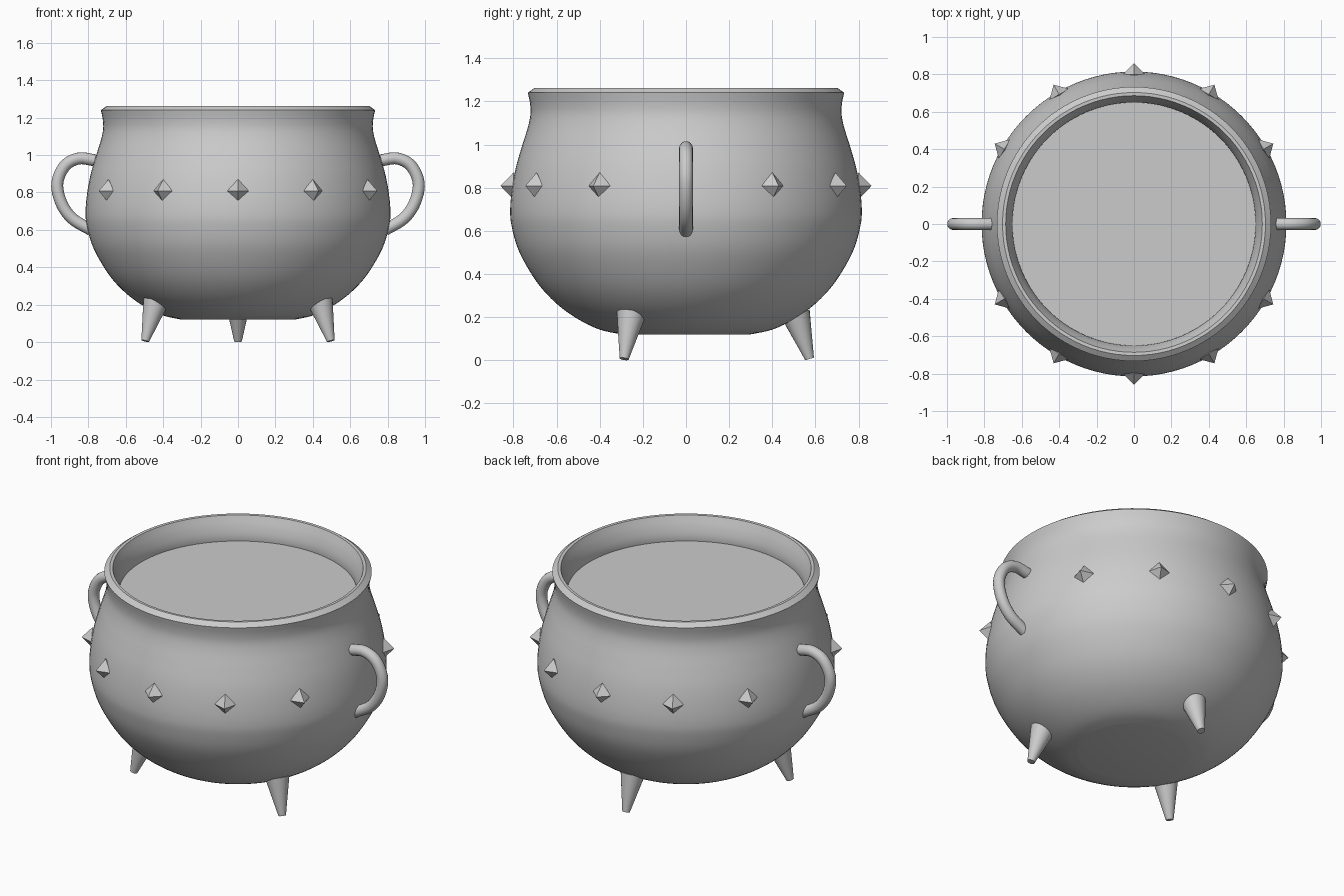
import bpy, bmesh, math
from mathutils import Vector, Matrix

if "Cube" in bpy.data.objects:
    bpy.data.objects.remove(bpy.data.objects["Cube"])


def smooth_path(pts, steps=4):
    """Catmull-Rom interpolation through the given points."""
    p = [Vector(q) for q in pts]
    p = [2 * p[0] - p[1]] + p + [2 * p[-1] - p[-2]]
    out = []
    for a, b, c, d in zip(p, p[1:], p[2:], p[3:]):
        for i in range(steps):
            t = i / steps
            out.append(0.5 * (2 * b + (c - a) * t + (2 * a - 5 * b + 4 * c - d) * t * t
                              + (3 * b - a - 3 * c + d) * t ** 3))
    return out + [p[-2]]


def finish(name, bm, smooth=True, angle=35):
    bmesh.ops.recalc_face_normals(bm, faces=bm.faces)
    me = bpy.data.meshes.new(name)
    bm.to_mesh(me)
    bm.free()
    ob = bpy.data.objects.new(name, me)
    bpy.context.collection.objects.link(ob)
    if smooth:
        bpy.ops.object.select_all(action='DESELECT')
        ob.select_set(True)
        bpy.context.view_layer.objects.active = ob
        bpy.ops.object.shade_smooth_by_angle(angle=math.radians(angle))
    return ob


def lathe(name, profile, segs=96):
    bm = bmesh.new()
    vs = [bm.verts.new((r, 0, z)) for r, z in profile]
    es = [bm.edges.new(e) for e in zip(vs, vs[1:])]
    bmesh.ops.spin(bm, geom=vs + es, cent=(0, 0, 0), axis=(0, 0, 1),
                   angle=math.tau, steps=segs)
    bmesh.ops.remove_doubles(bm, verts=bm.verts, dist=1e-4)
    return finish(name, bm, angle=25)


# Pot: round belly, narrow neck, bevelled lip and inner wall
outer = smooth_path([(.30, .12), (.40, .142), (.50, .19), (.60, .262), (.69, .36),
                     (.772, .50), (.808, .62), (.815, .70), (.806, .80), (.787, .90),
                     (.758, 1.0), (.733, 1.08), (.721, 1.14), (.723, 1.19), (.733, 1.24)])
inner = smooth_path([(.686, 1.261), (.662, 1.2), (.65, 1.14), (.66, 1.08), (.70, .97),
                     (.745, .75), (.70, .50), (.54, .28), (.30, .19)])
lathe("pot", [(0, .12)] + [tuple(v) for v in outer] + [(.703, 1.262)]
      + [tuple(v) for v in inner] + [(0, .19)])

# Flat surface of the contents
bm = bmesh.new()
bmesh.ops.create_circle(bm, cap_ends=True, radius=.655, segments=96,
                        matrix=Matrix.Translation((0, 0, 1.12)))
finish("contents", bm, smooth=False)

# Side handles: a round tube swept along a bent path
path = smooth_path([(.765, .972), (.85, .982), (.925, .943), (.966, .85),
                    (.945, .745), (.885, .66), (.785, .60)], 6)
for side, name in ((1, "right_handle"), (-1, "left_handle")):
    bm = bmesh.new()
    rings = []
    for i, p in enumerate(path):
        t = (path[min(i + 1, len(path) - 1)] - path[max(i - 1, 0)]).normalized()
        n = Vector((-t.y, t.x))
        ring = []
        for k in range(16):
            a = math.tau * k / 16
            q = p + n * .032 * math.cos(a)
            ring.append(bm.verts.new((side * q.x, .032 * math.sin(a), q.y)))
        rings.append(ring)
    for r, s in zip(rings, rings[1:]):
        for k in range(16):
            bm.faces.new((r[k], r[k - 1], s[k - 1], s[k]))
    bm.faces.new(rings[0])
    bm.faces.new(rings[-1])
    finish(name, bm)

# Studs: octahedra around the belly, leaving room for the handles
for i in range(12):
    if i % 6 == 0:
        continue
    bm = bmesh.new()
    m = (Matrix.Rotation(math.tau * i / 12, 4, 'Z') @ Matrix.Translation((.80, 0, .808))
         @ Matrix.Diagonal((.06, .06, .062, 1)))
    v = [bm.verts.new(m @ Vector(c)) for c in
         ((1, 0, 0), (0, 1, 0), (-1, 0, 0), (0, -1, 0), (0, 0, 1), (0, 0, -1))]
    for k in range(4):
        for tip in v[4:]:
            bm.faces.new((v[k], v[(k + 1) % 4], tip))
    finish(f"stud_{i}", bm, smooth=False)

# Legs: three tapered cones splayed outwards
foot, top = Vector((.573, 0, .006)), Vector((.508, 0, .215))
axis = foot - top
for name, deg in (("back_leg", 90), ("front_left_leg", 210), ("front_right_leg", 330)):
    bm = bmesh.new()
    m = (Matrix.Rotation(math.radians(deg), 4, 'Z') @ Matrix.Translation((foot + top) / 2)
         @ axis.to_track_quat('Z', 'Y').to_matrix().to_4x4())
    bmesh.ops.create_cone(bm, cap_ends=True, segments=24, radius1=.068, radius2=.021,
                          depth=axis.length, matrix=m)
    finish(name, bm)
